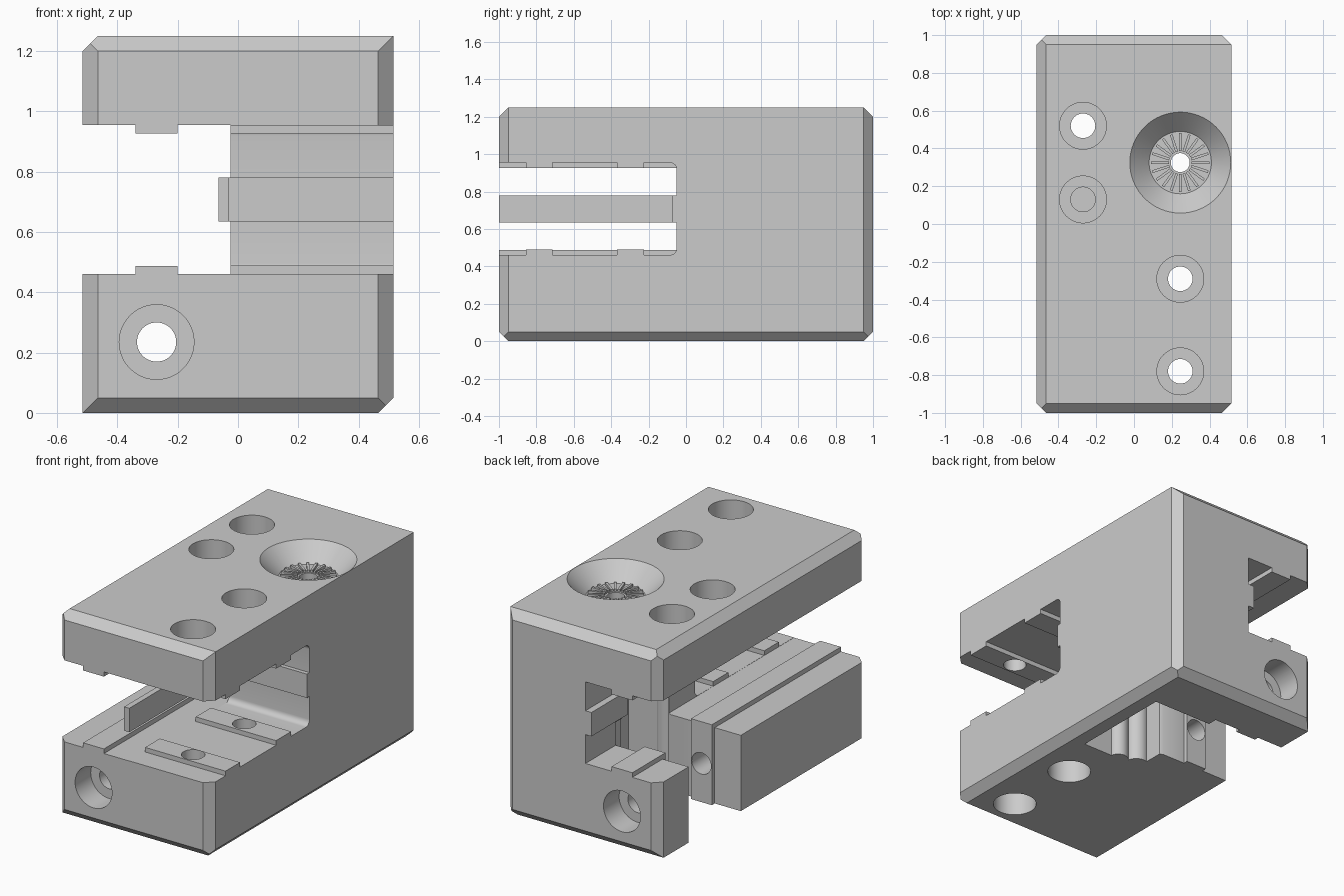
import bpy, bmesh, math
from mathutils import Vector, Matrix

if "Cube" in bpy.data.objects:
    bpy.data.objects.remove(bpy.data.objects["Cube"])

steel = bpy.data.materials.new("light_grey_steel")
steel.use_nodes = True
GREY = (0.6, 0.6, 0.6, 1)
steel.diffuse_color = GREY
steel.node_tree.nodes["Principled BSDF"].inputs["Base Color"].default_value = GREY


def make(name, bm):
    bmesh.ops.recalc_face_normals(bm, faces=bm.faces[:])
    mesh = bpy.data.meshes.new(name)
    bm.to_mesh(mesh)
    bm.free()
    mesh.materials.append(steel)
    ob = bpy.data.objects.new(name, mesh)
    bpy.context.collection.objects.link(ob)
    return ob


def prism(name, profile, axis, lo, hi):
    """Extrude a 2D profile along x, y or z."""
    place = {"x": lambda a, b, t: (t, a, b),
             "y": lambda a, b, t: (a, t, b),
             "z": lambda a, b, t: (a, b, t)}[axis]
    bm = bmesh.new()
    face = bm.faces.new([bm.verts.new(place(a, b, lo)) for a, b in profile])
    new = bmesh.ops.extrude_face_region(bm, geom=[face])["geom"]
    bmesh.ops.translate(bm, vec=Vector(place(0, 0, hi - lo)),
                        verts=[v for v in new if isinstance(v, bmesh.types.BMVert)])
    return make(name, bm)


def cone(name, base, top, r1, r2, sides=48):
    """Round cutter running from one point to another."""
    base, top = Vector(base), Vector(top)
    d = top - base
    turn = d.to_track_quat("Z", "Y").to_matrix().to_4x4()
    bm = bmesh.new()
    bmesh.ops.create_cone(bm, cap_ends=True, segments=sides, radius1=r1, radius2=r2,
                          depth=d.length, matrix=Matrix.Translation((base + top) / 2) @ turn)
    return make(name, bm)


def apply_boolean(target, tools, operation="DIFFERENCE"):
    for tool in tools:
        mod = target.modifiers.new("cut", "BOOLEAN")
        mod.operation = operation
        mod.solver = "EXACT"
        mod.object = tool
    graph = bpy.context.evaluated_depsgraph_get()
    mesh = bpy.data.meshes.new_from_object(target.evaluated_get(graph))
    target.modifiers.clear()
    target.data = mesh
    for tool in tools:
        bpy.data.objects.remove(tool)


# Block with chamfered edges, cut plane by plane
W, D, H, C = 0.515, 1.0, 1.25, 0.05
bm = bmesh.new()
bmesh.ops.create_cube(bm, size=1, matrix=Matrix.Translation((0, 0, H / 2))
                      @ Matrix.Diagonal((2 * W, 2 * D, H, 1)))
chamfers = [(sx, sy, 0) for sx in (-1, 1) for sy in (-1, 1)]
chamfers += [(0, sy, sz) for sy in (-1, 1) for sz in (-1, 1)]
chamfers += [(-1, 0, 1), (1, 0, -1)]
for n in chamfers:
    n = Vector(n)
    corner = Vector((n.x * W, n.y * D, H / 2 + n.z * H / 2))
    bmesh.ops.bisect_plane(bm, geom=bm.verts[:] + bm.edges[:] + bm.faces[:],
                           plane_co=corner - n * C / 2, plane_no=n, clear_outer=True)
    bmesh.ops.holes_fill(bm, edges=[e for e in bm.edges if e.is_boundary])
body = make("clamp_block", bm)

# Slot profiles with guide ribs left standing
LOW, HIGH, RIB = 0.46, 0.955, 0.028
KEY_LOW, KEY_HIGH = 0.635, 0.78


def slot_profile(start, end, low, high, ribs, key, key_depth, fillet=0.0):
    """Slot open at start, closed at end, with ribs on both long sides."""
    pts = [(start, low)]
    for a, b in ribs:
        pts += [(a, low), (a, low + RIB), (b, low + RIB), (b, low)]
    if fillet:
        arc = [math.radians(15 * i) for i in range(7)]
        pts += [(end - fillet + fillet * math.sin(t), low + fillet - fillet * math.cos(t)) for t in arc]
    else:
        pts.append((end, low))
    if key:
        pts += [(end, key[0]), (end - key_depth, key[0]), (end - key_depth, key[1]), (end, key[1])]
    if fillet:
        pts += [(end - fillet + fillet * math.cos(t), high - fillet + fillet * math.sin(t)) for t in arc]
    else:
        pts.append((end, high))
    for a, b in reversed(ribs):
        pts += [(b, high), (b, high - RIB), (a, high - RIB), (a, high)]
    return pts + [(start, high)]


rib = [(-0.34, -0.2)]
key = (KEY_LOW, KEY_HIGH)
long_slot = prism("long_slot", slot_profile(-0.6, -0.025, LOW, HIGH, rib, key, 0.04), "y", -1.1, 1.1)
cross_slot = prism("cross_slot", slot_profile(-1.1, -0.05, LOW + 0.001, HIGH - 0.001,
                   [(-0.855, -0.715), (-0.37, -0.225)], key, 0.025, 0.035), "x", -0.03, 0.6)
upright_slot = prism("upright_slot", slot_profile(-0.6, -0.02, 0.21, 0.71, rib, None, 0), "z", -0.1, 0.6)
apply_boolean(body, [long_slot, cross_slot, upright_slot])

# Inner pocket with two rounded columns on its front wall
pocket = prism("pocket", [(-0.07, 0.22), (-0.024, 0.2), (-0.024, 0.01), (0.38, 0.01),
                          (0.38, 0.65), (-0.07, 0.65)], "z", -0.1, 0.95)
columns = [cone("column", (x, y, -0.2), (x, y, 1.1), r, r, 32)
           for x, y, r in ((0.0, 0.02, 0.07), (0.12, 0.0, 0.06))]
apply_boolean(pocket, columns)

# Counterbored screw holes
R_BIG, R_SMALL, BORE = 0.124, 0.065, 0.17
holes = [pocket]
for x, y, bottom in ((-0.27, 0.52, False), (-0.27, 0.13, False), (0.245, -0.29, True), (0.245, -0.78, True)):
    holes.append(cone("bore", (x, y, H - BORE), (x, y, H + 0.1), R_BIG, R_BIG))
    holes.append(cone("hole", (x, y, -0.1 if bottom else 0.6), (x, y, H), R_SMALL, R_SMALL))
    if bottom:
        holes.append(cone("bore", (x, y, -0.1), (x, y, BORE), R_BIG, R_BIG))
hx, hz = -0.27, 0.235
holes.append(cone("hole", (hx, -1.1, hz), (hx, 1.1, hz), R_SMALL, R_SMALL))
for s in (-1, 1):
    holes.append(cone("bore", (hx, s * 1.1, hz), (hx, s * 0.85, hz), R_BIG, R_BIG))

# Conical seat and its centre hole
sx, sy, seat = 0.245, 0.325, 1.145
holes.append(cone("seat_cut", (sx, sy, seat), (sx, sy, H + 0.01), 0.165, 0.277, 64))
holes.append(cone("hole", (sx, sy, 0.5), (sx, sy, H), 0.05, 0.05))
apply_boolean(body, holes)

# Radial teeth on the seat floor
bm = bmesh.new()
TEETH = 20
for i in range(TEETH):
    spin = Matrix.Rotation(2 * math.pi * i / TEETH, 4, "Z")
    bmesh.ops.create_cube(bm, size=1, matrix=Matrix.Translation((sx, sy, seat + 0.005)) @ spin
                          @ Matrix.Translation((0.108, 0, 0)) @ Matrix.Diagonal((0.095, 0.014, 0.02, 1)))
make("seat_teeth", bm)

# Smooth round walls, crisp edges
bpy.ops.object.select_all(action="DESELECT")
body.select_set(True)
bpy.context.view_layer.objects.active = body
bpy.ops.object.shade_smooth_by_angle(angle=math.radians(25))
